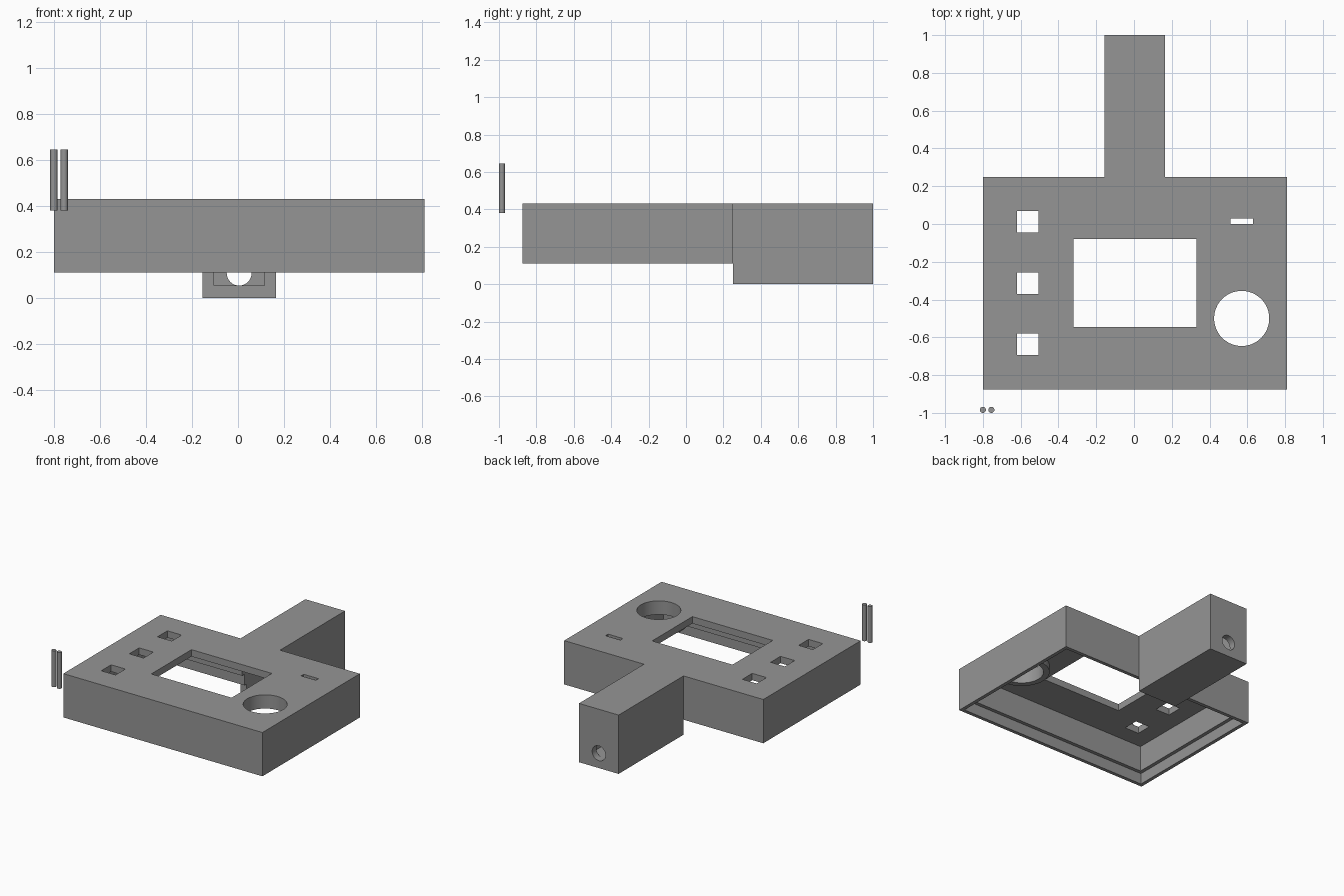
import bpy, math
from mathutils import Matrix

if "Cube" in bpy.data.objects:
    bpy.data.objects.remove(bpy.data.objects["Cube"])

grey = bpy.data.materials.new("grey_plastic")
grey.diffuse_color = (0.3, 0.3, 0.3, 1)
grey.use_nodes = True
grey.node_tree.nodes["Principled BSDF"].inputs["Base Color"].default_value = grey.diffuse_color


def finish(ob, name):
    ob.name = name
    ob.data.materials.clear()
    ob.data.materials.append(grey)
    return ob


def box(name, x0, x1, y0, y1, z0, z1):
    bpy.ops.mesh.primitive_cube_add(size=1)
    ob = bpy.context.object
    ob.data.transform(Matrix.Translation(((x0 + x1) / 2, (y0 + y1) / 2, (z0 + z1) / 2))
                      @ Matrix.Diagonal((x1 - x0, y1 - y0, z1 - z0, 1)))
    return finish(ob, name)


def rod(name, centre, radius, length, sides=48, axis='Z'):
    bpy.ops.mesh.primitive_cylinder_add(vertices=sides, radius=radius, depth=length)
    ob = bpy.context.object
    turn = Matrix.Rotation(math.pi / 2, 4, 'X') if axis == 'Y' else Matrix.Identity(4)
    ob.data.transform(Matrix.Translation(centre) @ turn)
    return finish(ob, name)


def cut(target, cutter):
    cutter.hide_render = True
    mod = target.modifiers.new("cut", 'BOOLEAN')
    mod.operation = 'DIFFERENCE'
    mod.solver = 'EXACT'
    mod.object = cutter
    bpy.context.view_layer.objects.active = target
    bpy.ops.object.modifier_apply(modifier=mod.name)
    bpy.data.objects.remove(cutter, do_unlink=True)


def smooth(ob):
    bpy.ops.object.select_all(action='DESELECT')
    ob.select_set(True)
    bpy.context.view_layer.objects.active = ob
    bpy.ops.object.shade_smooth_by_angle(angle=math.radians(30))


# Main housing: a tray open at the bottom, with a stepped rim for a lid
X0, X1, Y0, Y1, Z0, Z1 = -0.80, 0.81, -0.875, 0.25, 0.11, 0.43
WALL, RIM = 0.052, 0.026
housing = box("housing", X0, X1, Y0, Y1, Z0, Z1)
cut(housing, box("inside", X0 + WALL, X1 - WALL, Y0 + WALL, Y1 - WALL, 0.0, Z1 - 0.05))
cut(housing, box("lid_recess", X0 + RIM, X1 - RIM, Y0 + RIM, Y1 - RIM, 0.0, Z0 + 0.08))

# Passage through the back wall into the handle
cut(housing, box("passage", -0.105, 0.115, 0.15, 0.35, 0.0, 0.375))

# Screen window, three button holes, switch slot and round dial hole
cut(housing, box("window", -0.32, 0.33, -0.545, -0.08, 0.3, 0.5))
for y in (0.013, -0.313, -0.637):
    cut(housing, box("button_hole", -0.62, -0.505, y - 0.057, y + 0.057, 0.3, 0.5))
cut(housing, box("switch_slot", 0.51, 0.63, 0.0, 0.03, 0.3, 0.5))
DIAL = (0.57, -0.5)
cut(housing, rod("dial_hole", (*DIAL, 0.4), 0.146, 0.3))
smooth(housing)

# Short collar under the dial hole
collar = rod("dial_collar", (*DIAL, 0.355), 0.187, 0.05)
cut(collar, rod("collar_bore", (*DIAL, 0.355), 0.146, 0.2))
smooth(collar)

# Hollow handle, open to the housing, with a cable hole in its end
handle = box("handle", -0.155, 0.165, 0.25, 1.0, 0.0, 0.43)
cut(handle, box("handle_inside", -0.105, 0.115, 0.1, 0.95, 0.055, 0.375))
cut(handle, rod("cable_hole", (0.005, 1.0, 0.108), 0.054, 0.3, 48, 'Y'))
smooth(handle)

# Two loose pins beside the front left corner
for i, x in enumerate((-0.80, -0.755)):
    smooth(rod(f"pin_{i + 1}", (x, -0.984, 0.512), 0.016, 0.265, 24))
